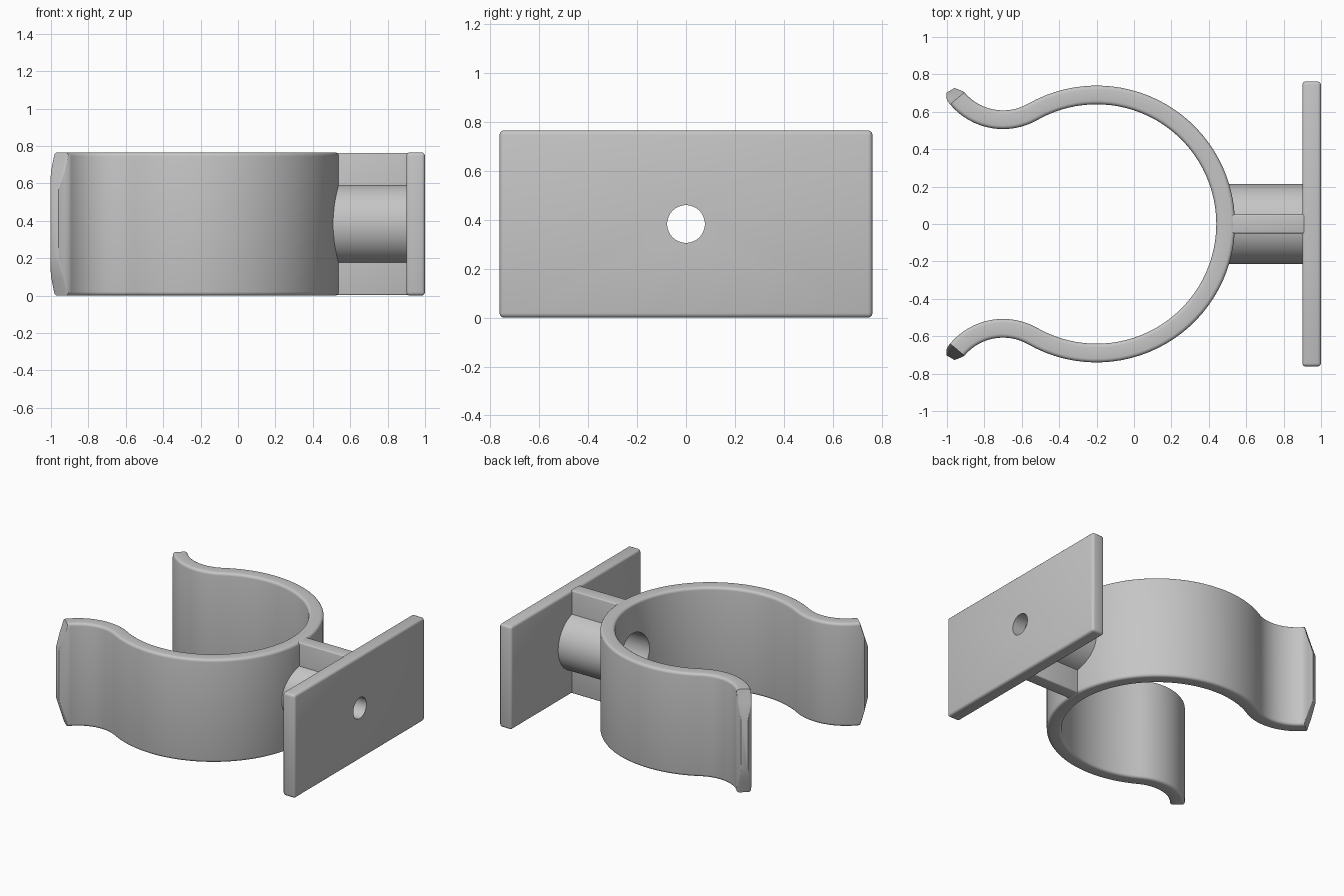
import bpy, bmesh
from math import sin, cos, atan2, hypot, pi, radians
from mathutils import Matrix, Vector

if "Cube" in bpy.data.objects:
    bpy.data.objects.remove(bpy.data.objects["Cube"], do_unlink=True)

HEIGHT = 0.765
MID = HEIGHT / 2
WALL = 0.10
RING_C, RING_R = Vector((-0.2, 0)), 0.69
LIP_C = Vector((-0.7, 0.877))
LIP_R = (LIP_C - RING_C).length - RING_R

grey = bpy.data.materials.new("plain grey")
grey.use_nodes = True
colour = (0.56, 0.56, 0.56, 1)
grey.diffuse_color = colour
grey.node_tree.nodes["Principled BSDF"].inputs["Base Color"].default_value = colour


def make_object(name, bm):
    bmesh.ops.recalc_face_normals(bm, faces=bm.faces)
    mesh = bpy.data.meshes.new(name)
    bm.to_mesh(mesh)
    bm.free()
    mesh.materials.append(grey)
    obj = bpy.data.objects.new(name, mesh)
    bpy.context.collection.objects.link(obj)
    return obj


def box(name, x0, x1, half_y, z0, z1):
    bm = bmesh.new()
    size = Matrix.Diagonal((x1 - x0, 2 * half_y, z1 - z0, 1))
    place = Matrix.Translation(((x0 + x1) / 2, 0, (z0 + z1) / 2))
    bmesh.ops.create_cube(bm, size=1, matrix=place @ size)
    return make_object(name, bm)


def rod(name, x0, x1, radius):
    bm = bmesh.new()
    place = Matrix.Translation(((x0 + x1) / 2, 0, MID)) @ Matrix.Rotation(pi / 2, 4, "Y")
    bmesh.ops.create_cone(bm, cap_ends=True, segments=64, radius1=radius,
                          radius2=radius, depth=x1 - x0, matrix=place)
    return make_object(name, bm)


def finish(obj, cutter, bevel=0):
    if bevel:
        mod = obj.modifiers.new("round edges", "BEVEL")
        mod.width, mod.segments = bevel, 3
    mod = obj.modifiers.new("hole", "BOOLEAN")
    mod.operation, mod.solver, mod.object = "DIFFERENCE", "EXACT", cutter
    bpy.ops.object.select_all(action="DESELECT")
    obj.select_set(True)
    bpy.context.view_layer.objects.active = obj
    for name in [m.name for m in obj.modifiers]:
        bpy.ops.object.modifier_apply(modifier=name)
    bpy.ops.object.shade_smooth_by_angle(angle=radians(30))


# Rounded rectangular cross-section of the clip: (outward offset, height)
def section(radius=0.02, steps=4):
    pts = []
    for corner, (su, sz) in enumerate(((1, 1), (-1, 1), (-1, -1), (1, -1))):
        for i in range(steps + 1):
            a = (corner + i / steps) * pi / 2
            pts.append((su * (WALL / 2 - radius) + radius * cos(a),
                        sz * (MID - radius) + radius * sin(a)))
    return pts


# Stations: centre, outward direction, thickness scale, offset, height scale
def ring_station(a):
    d = Vector((cos(a), sin(a)))
    return (RING_C + RING_R * d, d, 1, 0, 1)


def lip_station(a, thick=1, shift=0, tall=1):
    d = Vector((cos(a), sin(a)))
    return (LIP_C + LIP_R * d, -d, thick, shift, tall)


def mirrored(s):
    return (Vector((s[0].x, -s[0].y)), Vector((s[1].x, -s[1].y)), *s[2:])


joint = atan2(LIP_C.y - RING_C.y, LIP_C.x - RING_C.x)
RING_STEPS, LIP_STEPS = 30, 16
half = [ring_station(joint * i / RING_STEPS) for i in range(1, RING_STEPS + 1)]
start, end = joint + pi, radians(220)
half += [lip_station(start + (end - start) * i / LIP_STEPS) for i in range(1, LIP_STEPS + 1)]
# tapered tip
half.append(lip_station(radians(215.5), 0.9, -0.005, 0.76))
half.append(lip_station(radians(210), 0.5, -0.005, 0.5))
stations = [mirrored(s) for s in reversed(half)] + [ring_station(0)] + half

# Spring clip: section swept along the stations
bm = bmesh.new()
profile = section()
loops = []
for centre, d, thick, shift, tall in stations:
    loop = []
    for u, z in profile:
        p = centre + d * (u * thick + shift)
        loop.append(bm.verts.new((p.x, p.y, MID + z * tall)))
    loops.append(loop)
n = len(profile)
for a, b in zip(loops, loops[1:]):
    for i in range(n):
        j = (i + 1) % n
        bm.faces.new((a[i], a[j], b[j], b[i]))
bm.faces.new(loops[0])
bm.faces.new(loops[-1])
clip = make_object("spring_clip", bm)

# Mounting plate, web and screw sleeve
plate = box("mounting_plate", 0.9, 1.0, 0.762, 0, HEIGHT)
web = box("connecting_web", 0.47, 0.915, 0.05, 0.002, HEIGHT - 0.002)
sleeve = rod("screw_sleeve", 0.47, 0.905, 0.213)

# Cutters for the wide bore and the narrow screw hole
bore = rod("bore_cutter", 0.2, 0.95, 0.168)
screw_hole = rod("screw_hole_cutter", 0.8, 1.1, 0.077)

finish(clip, bore)
finish(sleeve, bore)
finish(web, bore, 0.008)
finish(plate, screw_hole, 0.018)

for cutter in (bore, screw_hole):
    bpy.data.objects.remove(cutter, do_unlink=True)
